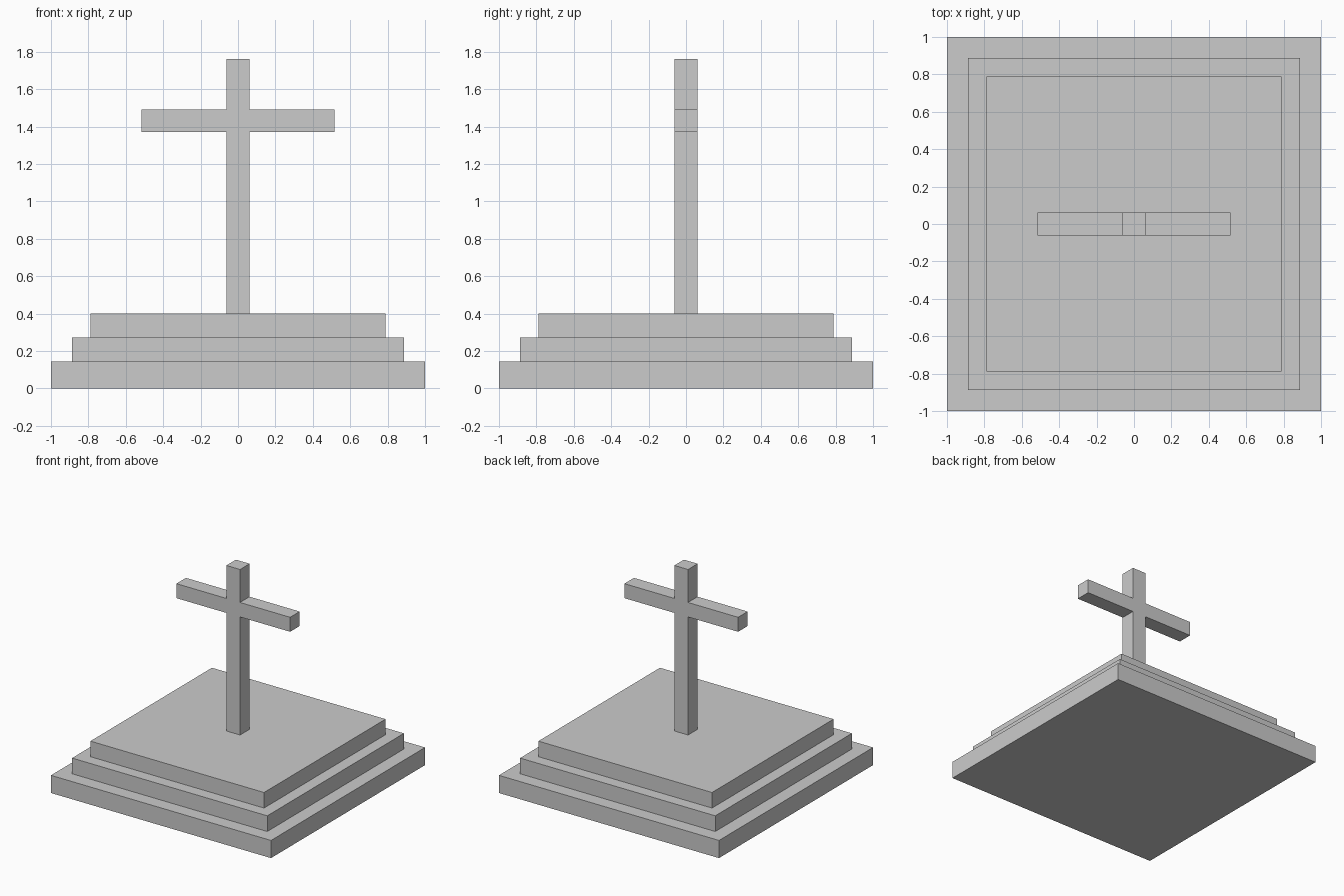
import bpy
import bmesh

if "Cube" in bpy.data.objects:
    bpy.data.objects.remove(bpy.data.objects["Cube"])


def make_object(name, bm):
    bmesh.ops.recalc_face_normals(bm, faces=bm.faces)
    mesh = bpy.data.meshes.new(name)
    bm.to_mesh(mesh)
    bm.free()
    obj = bpy.data.objects.new(name, mesh)
    bpy.context.collection.objects.link(obj)
    return obj


def extrude_outline(name, points, direction):
    """Closed solid from a flat outline swept along a direction."""
    bm = bmesh.new()
    face = bm.faces.new([bm.verts.new(p) for p in points])
    result = bmesh.ops.extrude_face_region(bm, geom=[face], use_keep_orig=True)
    moved = [g for g in result["geom"] if isinstance(g, bmesh.types.BMVert)]
    bmesh.ops.translate(bm, verts=moved, vec=direction)
    return make_object(name, bm)


# Stepped square plinth: (name, half width, bottom, top)
steps = [
    ("lower_step", 1.0, 0.0, 0.145),
    ("middle_step", 0.887, 0.145, 0.274),
    ("upper_step", 0.789, 0.274, 0.402),
]
for name, h, z0, z1 in steps:
    square = [(-h, -h, z0), (h, -h, z0), (h, h, z0), (-h, h, z0)]
    extrude_outline(name, square, (0, 0, z1 - z0))

# Cross: right half of the outline, mirrored, extruded front to back
half = 0.062
arm = 0.517
right = [(half, 0.402), (half, 1.372), (arm, 1.372),
         (arm, 1.491), (half, 1.491), (half, 1.762)]
outline = right + [(-x, z) for x, z in reversed(right)]
extrude_outline("cross", [(x, -half, z) for x, z in outline], (0, 2 * half, 0))
